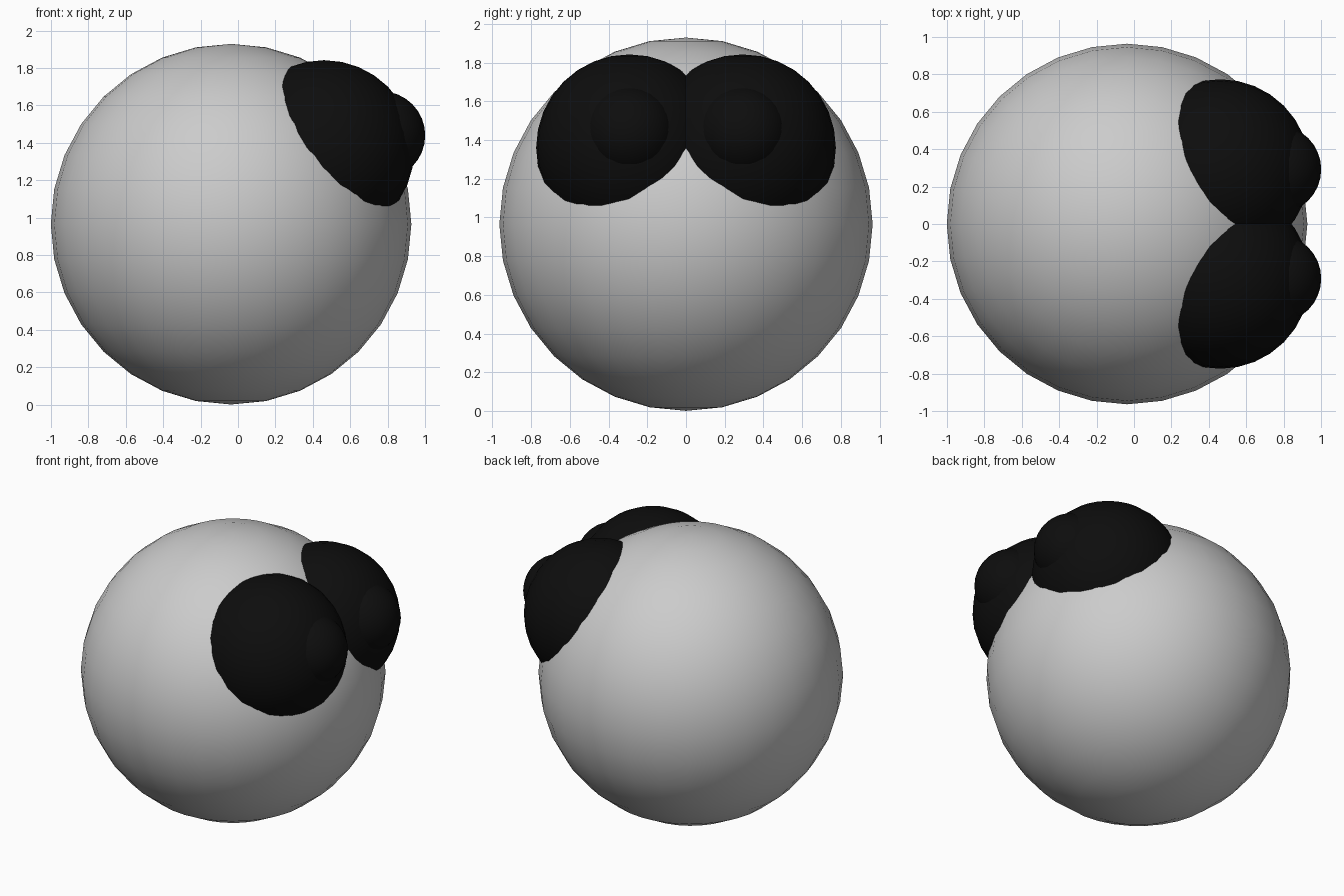
import bpy

if "Cube" in bpy.data.objects:
    bpy.data.objects.remove(bpy.data.objects["Cube"])


def material(name, rgb):
    mat = bpy.data.materials.new(name)
    mat.diffuse_color = (*rgb, 1)
    mat.use_nodes = True
    mat.node_tree.nodes["Principled BSDF"].inputs["Base Color"].default_value = mat.diffuse_color
    return mat


def ball(name, center, radius, mat=None):
    bpy.ops.mesh.primitive_uv_sphere_add(segments=32, ring_count=16, radius=radius, location=center)
    obj = bpy.context.object
    obj.name = name
    bpy.ops.object.shade_smooth()
    if mat:
        obj.data.materials.append(mat)
    return obj


black = material("black", (0.004, 0.004, 0.004))

# Round body
ball("body", (-0.037, 0, 0.965), 0.964)

# Pair of bulging eyes, each with a smaller pupil dome facing +x
for side, s in (("left", 1), ("right", -1)):
    ball(side + "_eye", (0.46, 0.292 * s, 1.36), 0.482, black)
    ball(side + "_pupil", (0.765, 0.292 * s, 1.44), 0.236, black)
